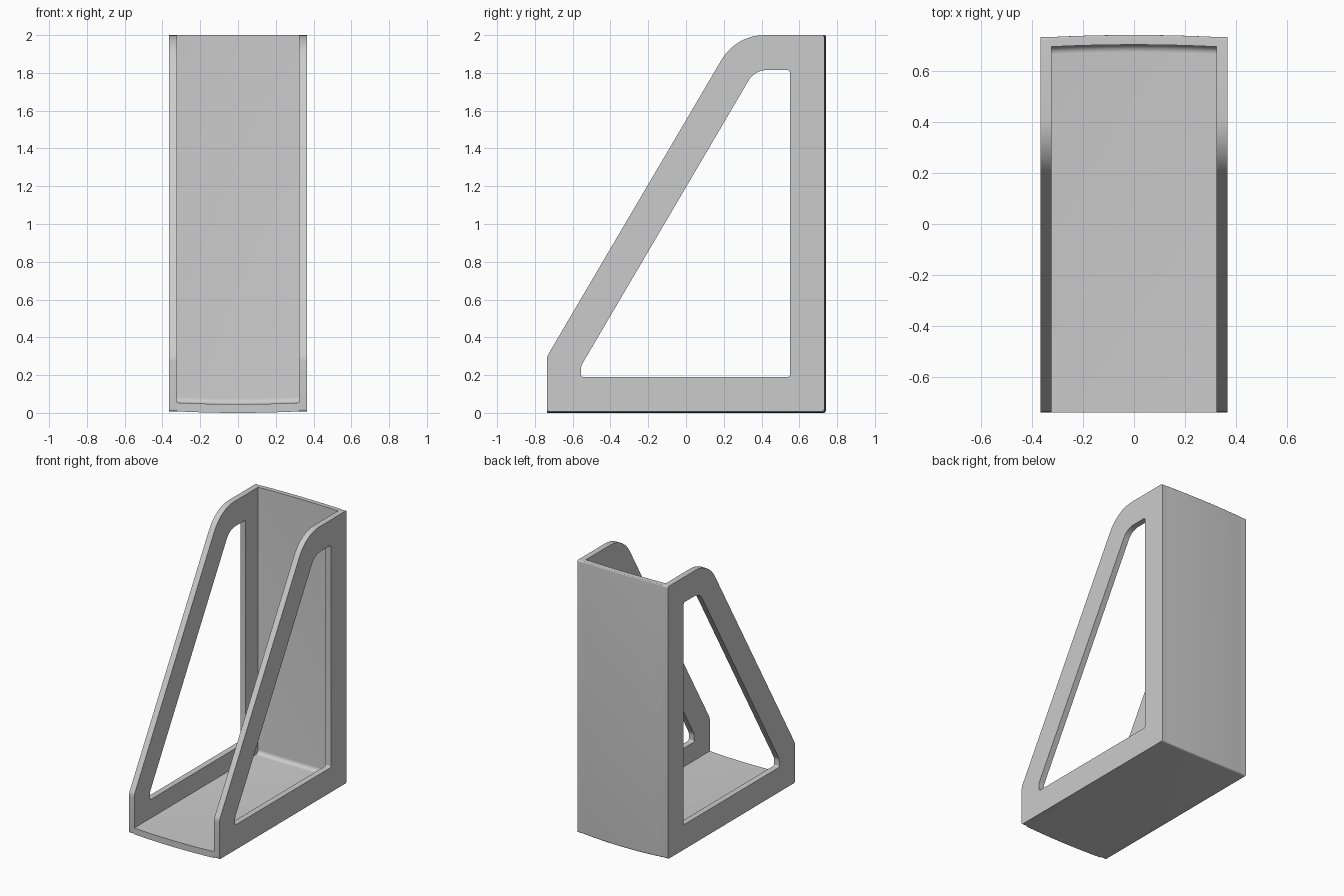
import bpy, bmesh, math
from mathutils import Vector

if "Cube" in bpy.data.objects:
    bpy.data.objects.remove(bpy.data.objects["Cube"])

HALF_W, WALL = 0.366, 0.043
BULGE = 0.008


def rounded(corners, steps=8):
    """Corners are (u, v, tangent length); returns the filleted outline."""
    out = []
    n = len(corners)
    for i, (u, v, t) in enumerate(corners):
        p = Vector((u, v))
        if t == 0:
            out.append(p)
            continue
        d1 = (Vector(corners[i - 1][:2]) - p).normalized()
        d2 = (Vector(corners[(i + 1) % n][:2]) - p).normalized()
        half = d1.angle(d2) / 2
        radius = t * math.tan(half)
        centre = p + (d1 + d2).normalized() * t / math.cos(half)
        a, b = p + d1 * t - centre, p + d2 * t - centre
        sweep = a.angle(b)
        for k in range(steps + 1):
            f = k / steps
            r = (a * math.sin((1 - f) * sweep) + b * math.sin(f * sweep)) / math.sin(sweep)
            out.append(centre + r.normalized() * radius)
    return out


def finish(name, bm):
    bmesh.ops.remove_doubles(bm, verts=bm.verts, dist=1e-5)
    bmesh.ops.recalc_face_normals(bm, faces=bm.faces)
    mesh = bpy.data.meshes.new(name)
    bm.to_mesh(mesh)
    bm.free()
    ob = bpy.data.objects.new(name, mesh)
    bpy.context.collection.objects.link(ob)
    bpy.ops.object.select_all(action='DESELECT')
    ob.select_set(True)
    bpy.context.view_layer.objects.active = ob
    bpy.ops.object.shade_smooth_by_angle(angle=math.radians(30))
    return ob


# Side panels: slanted outline with a matching window
outer = rounded([(-0.737, 0.008, 0.012), (0.732, 0.008, 0.012), (0.732, 2.0, 0.01),
                 (0.265, 2.0, 0.15), (-0.737, 0.297, 0.02)])
window = rounded([(-0.555, 0.19, 0.012), (0.55, 0.19, 0.012), (0.55, 1.815, 0.015),
                  (0.364, 1.815, 0.065), (-0.555, 0.25, 0.015)])
curve = bpy.data.curves.new("panel_outline", 'CURVE')
curve.dimensions = '2D'
curve.fill_mode = 'BOTH'
curve.extrude = WALL / 2
for loop in (outer, window):
    spline = curve.splines.new('POLY')
    spline.points.add(len(loop) - 1)
    for pt, co in zip(spline.points, loop):
        pt.co = (co.x, co.y, 0, 1)
    spline.use_cyclic_u = True
helper = bpy.data.objects.new("panel_outline", curve)
bpy.context.collection.objects.link(helper)
panel_mesh = bpy.data.meshes.new_from_object(
    helper.evaluated_get(bpy.context.evaluated_depsgraph_get()))
bpy.data.objects.remove(helper)
for name, side in (("left_side_panel", -1), ("right_side_panel", 1)):
    bm = bmesh.new()
    bm.from_mesh(panel_mesh)
    for v in bm.verts:
        y, z, x = v.co
        v.co = (x + side * (HALF_W - WALL / 2), y, z)
    finish(name, bm)

# Floor and back: one L-shaped section swept across, bulging slightly outwards
section = rounded([(-0.737, 0.008, 0), (0.732, 0.008, 0.012), (0.732, 2.0, 0.006),
                   (0.694, 2.0, 0), (0.694, 0.054, 0.03), (-0.737, 0.054, 0)])
inner_w = HALF_W - WALL
bm = bmesh.new()
rings = []
for k in range(17):
    x = inner_w * (k / 8 - 1)
    b = BULGE * (1 - (x / inner_w) ** 2)
    rings.append([bm.verts.new((x, p.x + (b if p.x > 0.6 else 0),
                                p.y - (b if p.y < 0.1 else 0))) for p in section])
for r1, r2 in zip(rings, rings[1:]):
    for i in range(len(section)):
        j = (i + 1) % len(section)
        bm.faces.new((r1[i], r1[j], r2[j], r2[i]))
bm.faces.new(rings[0])
bm.faces.new(rings[-1])
finish("floor_and_back", bm)
